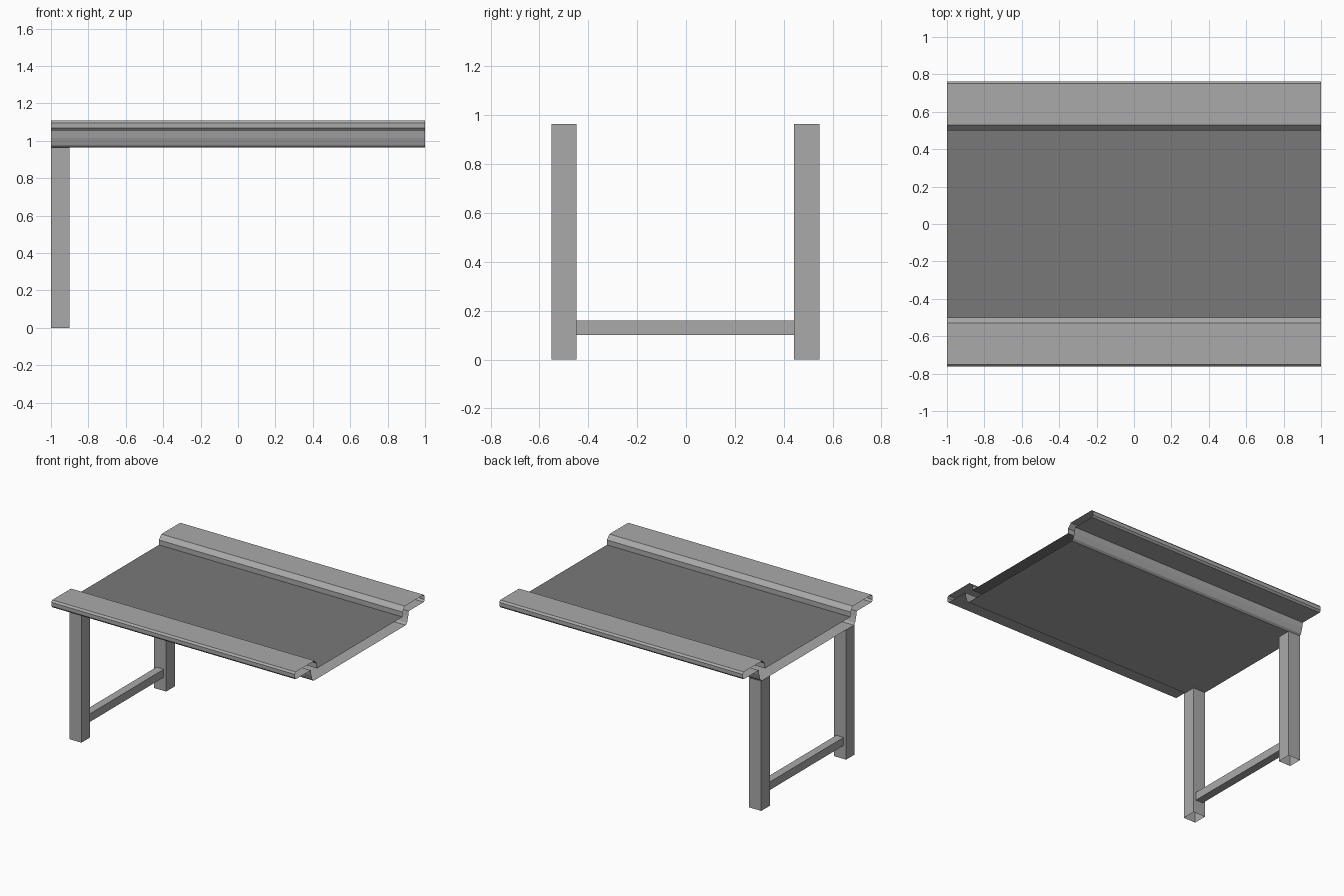
import bpy, bmesh

if "Cube" in bpy.data.objects:
    bpy.data.objects.remove(bpy.data.objects["Cube"])


def material(name, value):
    mat = bpy.data.materials.new(name)
    mat.diffuse_color = (value, value, value, 1)
    mat.use_nodes = True
    mat.node_tree.nodes["Principled BSDF"].inputs["Base Color"].default_value = mat.diffuse_color
    return mat


metal = material("grey_metal", 0.4)
dark = material("dark_belt", 0.19)


def finish(bm, name, mat=metal):
    mesh = bpy.data.meshes.new(name)
    bm.to_mesh(mesh)
    bm.free()
    mesh.materials.append(mat)
    obj = bpy.data.objects.new(name, mesh)
    bpy.context.collection.objects.link(obj)
    return obj


def sheet(name, profile, mat=metal, x0=-1.0, x1=1.0):
    """Thin sheet: a (y, z) profile swept along x."""
    bm = bmesh.new()
    rows = [[bm.verts.new((x, y, z)) for x in (x0, x1)] for y, z in profile]
    for a, b in zip(rows, rows[1:]):
        bm.faces.new((a[0], a[1], b[1], b[0]))
    return finish(bm, name, mat)


def tube(name, lo, hi, axis):
    """Rectangular tube with open ends along the given axis."""
    bm = bmesh.new()
    bmesh.ops.create_cube(bm, size=1)
    for v in bm.verts:
        for i in range(3):
            v.co[i] = lo[i] if v.co[i] < 0 else hi[i]
    bm.normal_update()
    ends = [f for f in bm.faces if abs(f.normal[axis]) > 0.9]
    bmesh.ops.delete(bm, geom=ends, context='FACES_ONLY')
    return finish(bm, name)


# Folded metal frame: side rails, side walls and bottom pan
half = [(0.50, 1.04), (0.50, 1.077), (0.53, 1.109), (0.75, 1.109),
        (0.762, 1.096), (0.762, 1.068), (0.75, 1.055), (0.575, 1.055),
        (0.568, 1.016), (0.555, 0.976), (0.54, 0.964)]
sheet("conveyor_frame", half + [(-y, z) for y, z in reversed(half)])

# Dark belt between the rails
sheet("belt", [(-0.50, 1.04), (0.50, 1.04)], dark)

# Legs at one end only, joined by a low brace
for side, y0, y1 in (("front", -0.551, -0.449), ("back", 0.443, 0.546)):
    tube(side + "_leg", (-1.0, y0, 0.0), (-0.9, y1, 0.964), 2)
tube("leg_brace", (-0.98, -0.449, 0.10), (-0.92, 0.443, 0.16), 1)
